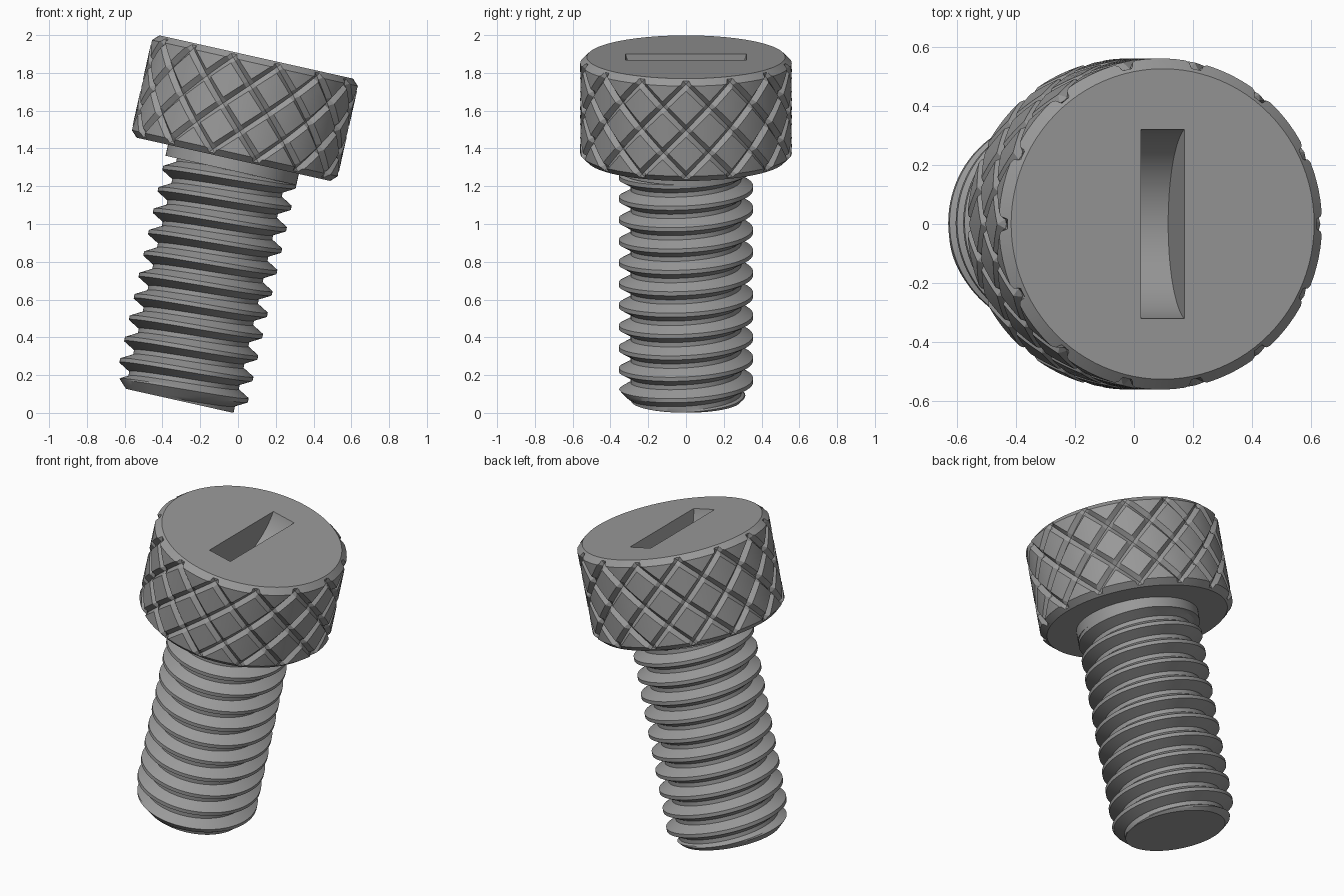
import bpy, bmesh
from math import pi, sin, cos, radians
from mathutils import Matrix, Vector

cube = bpy.data.objects.get("Cube")
if cube:
    bpy.data.objects.remove(cube, do_unlink=True)

# Overall sizes, measured along the screw axis from the tip
LENGTH, HEAD_BASE, COLLAR_BASE = 1.865, 1.31, 1.25
HEAD_R, CREST_R, ROOT_R, TIP_R = 0.56, 0.355, 0.293, 0.29
PITCH, START = 0.116, 0.169
TILT = Matrix.Translation((-0.31, 0, 0.064)) @ Matrix.Rotation(radians(12.6), 4, 'Y')

steel = bpy.data.materials.new("grey steel")
steel.use_nodes = True
grey = (0.32, 0.32, 0.32, 1)
steel.diffuse_color = grey
steel.node_tree.nodes["Principled BSDF"].inputs["Base Color"].default_value = grey


def finish(name, bm):
    """Weld the mesh, tilt it and make an object of it."""
    bmesh.ops.remove_doubles(bm, verts=bm.verts, dist=1e-5)
    bmesh.ops.recalc_face_normals(bm, faces=bm.faces)
    bm.transform(TILT)
    mesh = bpy.data.meshes.new(name)
    bm.to_mesh(mesh)
    bm.free()
    mesh.materials.append(steel)
    obj = bpy.data.objects.new(name, mesh)
    bpy.context.collection.objects.link(obj)
    return obj


def polar(r, a, u):
    return Vector((r * cos(a), r * sin(a), u))


def lathe(name, profile, segments=96):
    """Closed turned solid from (radius, height) points."""
    bm = bmesh.new()
    rings = [[bm.verts.new(polar(r, 2 * pi * i / segments, u)) for i in range(segments)]
             for r, u in profile]
    for low, high in zip(rings, rings[1:]):
        for i in range(segments):
            j = (i + 1) % segments
            bm.faces.new((low[i], low[j], high[j], high[i]))
    bm.faces.new(rings[0][::-1])
    bm.faces.new(rings[-1])
    return finish(name, bm)


def activate(obj):
    bpy.ops.object.select_all(action='DESELECT')
    obj.select_set(True)
    bpy.context.view_layer.objects.active = obj


def cut(obj, tool, operation):
    tool.hide_render = True
    mod = obj.modifiers.new(operation.title(), 'BOOLEAN')
    mod.operation, mod.object, mod.solver = operation, tool, 'EXACT'
    activate(obj)
    bpy.ops.object.modifier_apply(modifier=mod.name)
    bpy.data.objects.remove(tool, do_unlink=True)


def threaded_shank():
    bm = bmesh.new()
    segments = 96
    # One thread turn: (fraction of depth, offset from the crest centre)
    crest, flank = 0.011, 0.035
    turn = [(1, -crest), (1, crest)]
    turn += [(1 - k / 4, crest + flank * k / 4) for k in range(1, 5)]
    turn += [(k / 4, PITCH - crest - flank + flank * k / 4) for k in range(4)]
    rows = [(d, START + n * PITCH + o) for n in range(-3, 12) for d, o in turn]
    columns = []
    for i in range(segments + 1):
        a = 2 * pi * i / segments
        column = []
        for depth, base in rows:
            u = base + PITCH * (a + pi / 2) / (2 * pi)
            u = min(max(u, 0), COLLAR_BASE)
            r = min(ROOT_R + (CREST_R - ROOT_R) * depth, TIP_R + u)
            column.append(bm.verts.new(polar(r, a, u)))
        columns.append(column)
    for a, b in zip(columns, columns[1:]):
        for k in range(len(rows) - 1):
            bm.faces.new((a[k], b[k], b[k + 1], a[k + 1]))
    # Flat tip
    bm.faces.new([bm.verts.new(polar(TIP_R, 2 * pi * i / segments, 0))
                  for i in range(segments)])
    return finish("threaded_shank", bm)


def knurled_head():
    bm = bmesh.new()
    count, rise, groove, depth, reach = 14, 0.125, 0.13, 0.025, 3
    middle = (LENGTH + HEAD_BASE) / 2
    steps = [0, groove] + [groove + (1 - 2 * groove) * k / 4 for k in (1, 2, 3)]
    steps += [1 - groove, 1]

    def point(i, j, p, q):
        a = (i + j + p + q) * pi / count
        u = middle + (i - j + p - q) * rise
        edge = min(p, 1 - p, q, 1 - q)
        return polar(HEAD_R - depth * max(0, 1 - edge / groove), a, u)

    # Diamonds bounded by crossing helical V grooves
    for i in range(count):
        for k in range(-reach, reach + 1):
            grid = [[bm.verts.new(point(i, i - k, p, q)) for q in steps] for p in steps]
            for m in range(len(steps) - 1):
                for n in range(len(steps) - 1):
                    bm.faces.new((grid[m][n], grid[m + 1][n],
                                  grid[m + 1][n + 1], grid[m][n + 1]))
    bmesh.ops.remove_doubles(bm, verts=bm.verts, dist=1e-5)
    # Trim the ragged ends and close them
    for side in (-1, 1):
        bmesh.ops.bisect_plane(bm, geom=bm.verts[:] + bm.edges[:] + bm.faces[:],
                               plane_co=(0, 0, middle + side * 0.31),
                               plane_no=(0, 0, side), clear_outer=True)
    bmesh.ops.holes_fill(bm, edges=[e for e in bm.edges if e.is_boundary], sides=0)
    head = finish("knurled_head", bm)

    # Chamfered rims
    c = 0.035
    blank = lathe("head_blank", [(HEAD_R - c, HEAD_BASE), (HEAD_R + 0.002, HEAD_BASE + c),
                                 (HEAD_R + 0.002, LENGTH - c), (HEAD_R - c, LENGTH)])
    cut(head, blank, 'INTERSECT')

    # Round-bottomed driver slot
    bm = bmesh.new()
    bmesh.ops.create_cone(bm, cap_ends=True, segments=96, radius1=0.33, radius2=0.33,
                          depth=0.15, matrix=Matrix.Translation((0, 0, LENGTH + 0.08))
                          @ Matrix.Rotation(pi / 2, 4, 'Y'))
    cut(head, finish("slot_cutter", bm), 'DIFFERENCE')
    return head


parts = [threaded_shank(), knurled_head(),
         lathe("neck_collar", [(CREST_R, COLLAR_BASE), (CREST_R, HEAD_BASE + 0.01)])]
for part in parts:
    activate(part)
    bpy.ops.object.shade_smooth_by_angle(angle=radians(25))
